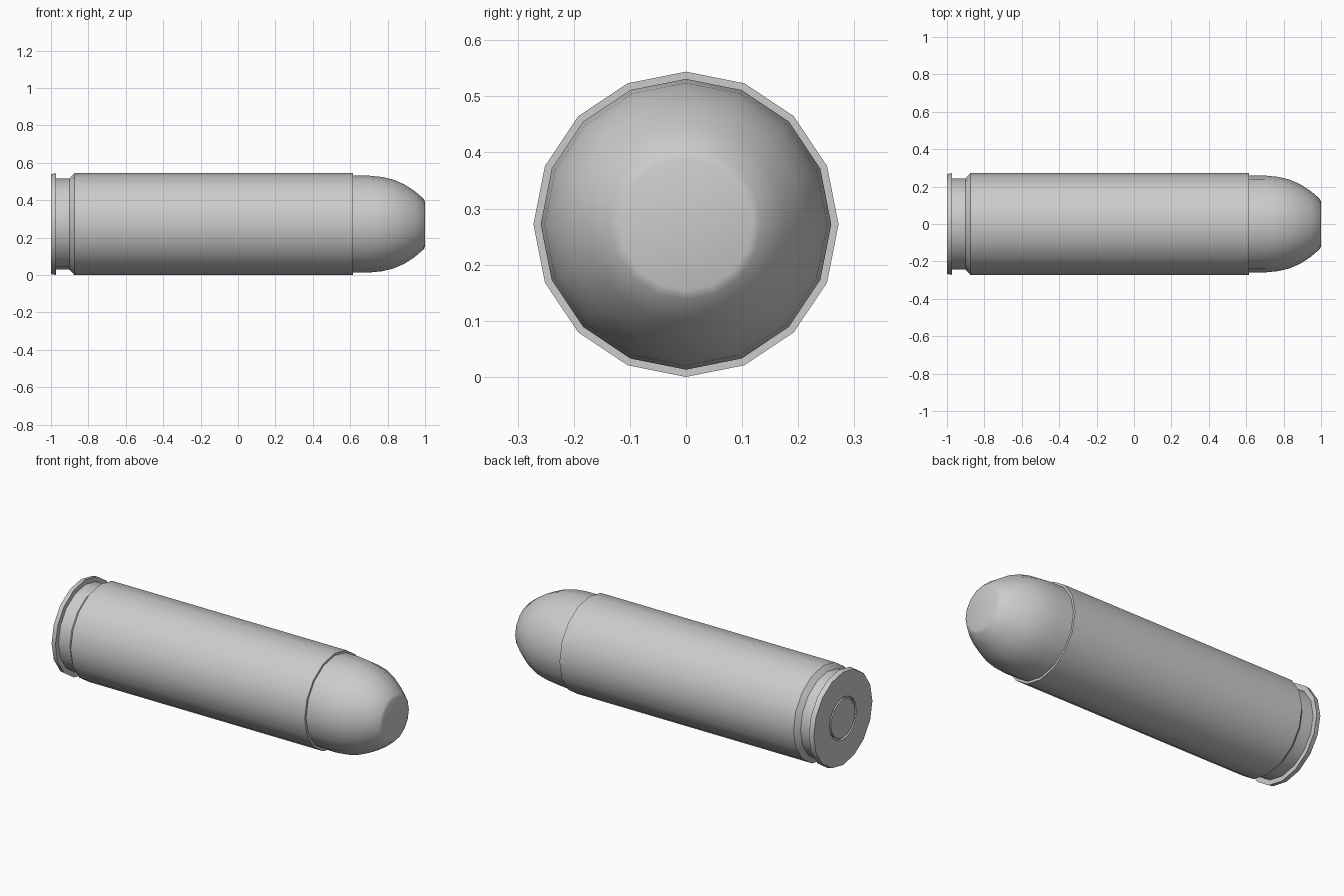
import bpy, bmesh, math

if "Cube" in bpy.data.objects:
    bpy.data.objects.remove(bpy.data.objects["Cube"])

SIDES = 16
AXIS_Z = 0.272

grey = bpy.data.materials.new("plain grey")
grey.diffuse_color = (0.6, 0.6, 0.6, 1)
grey.use_nodes = True
grey.node_tree.nodes["Principled BSDF"].inputs["Base Color"].default_value = grey.diffuse_color


def lathe(name, profile, angle):
    """Revolve (x, radius) points about the long axis; both ends are capped."""
    bm = bmesh.new()
    rings = []
    for x, r in profile:
        rings.append([bm.verts.new((x, r * math.sin(2 * math.pi * i / SIDES),
                                    AXIS_Z + r * math.cos(2 * math.pi * i / SIDES)))
                      for i in range(SIDES)])
    for a, b in zip(rings, rings[1:]):
        for i in range(SIDES):
            j = (i + 1) % SIDES
            bm.faces.new((a[i], a[j], b[j], b[i]))
    bm.faces.new(rings[0])
    bm.faces.new(rings[-1])
    bmesh.ops.recalc_face_normals(bm, faces=bm.faces)
    mesh = bpy.data.meshes.new(name)
    bm.to_mesh(mesh)
    bm.free()
    mesh.materials.append(grey)
    ob = bpy.data.objects.new(name, mesh)
    bpy.context.collection.objects.link(ob)
    bpy.ops.object.select_all(action='DESELECT')
    ob.select_set(True)
    bpy.context.view_layer.objects.active = ob
    bpy.ops.object.shade_smooth_by_angle(angle=math.radians(angle))
    return ob


# Case: primer pocket, rim, extractor groove, taper, body, mouth
lathe("case", [(-0.985, 0.122), (-1.0, 0.122), (-1.0, 0.267), (-0.972, 0.272),
               (-0.972, 0.244), (-0.90, 0.244), (-0.875, 0.272),
               (0.615, 0.272), (0.615, 0.255)], 30)

# Rounded nose with a small flat tip
lathe("bullet", [(0.60, 0.259), (0.70, 0.259), (0.77, 0.252), (0.83, 0.238),
                 (0.89, 0.212), (0.945, 0.176), (0.994, 0.134), (1.0, 0.118)], 35)

# Primer cap set in the pocket
lathe("primer", [(-0.98, 0.110), (-1.0, 0.110)], 30)
